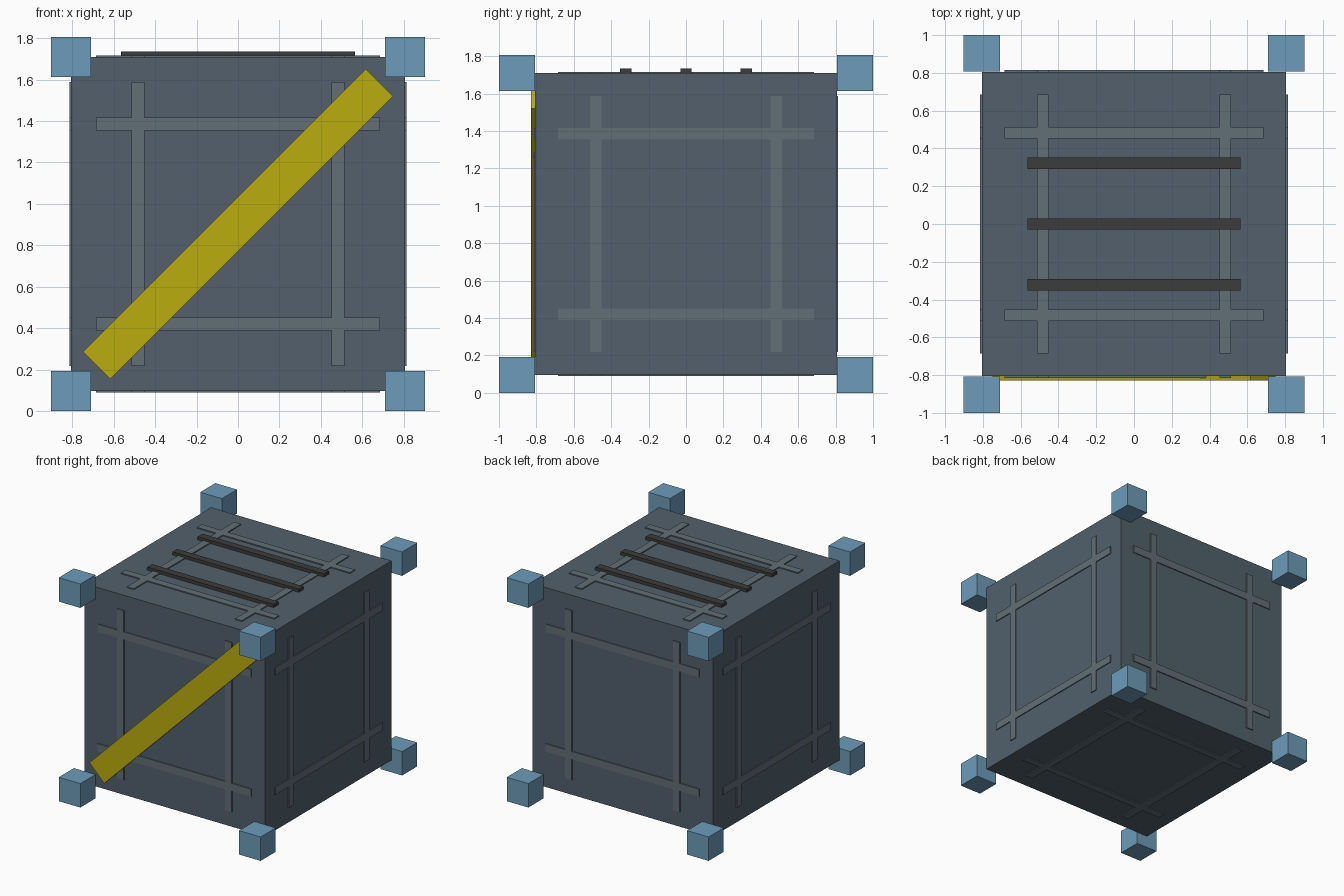
import bpy, bmesh
from math import radians
from mathutils import Matrix, Vector

if "Cube" in bpy.data.objects:
    bpy.data.objects.remove(bpy.data.objects["Cube"])

HALF = 0.806      # half the body edge
MID = 0.903       # height of the body centre


def material(name, rgb):
    m = bpy.data.materials.new(name)
    m.diffuse_color = (*rgb, 1)
    m.use_nodes = True
    m.node_tree.nodes["Principled BSDF"].inputs["Base Color"].default_value = m.diffuse_color
    return m


STEEL = material("dark_steel", (0.085, 0.118, 0.15))
TRIM = material("trim_steel", (0.12, 0.157, 0.185))
BLUE = material("corner_blue", (0.155, 0.33, 0.49))
YELLOW = material("stripe_yellow", (0.50, 0.42, 0.004))
DARK = material("vent_dark", (0.045, 0.045, 0.045))


def boxes(name, items, mat):
    """One object from (matrix, size) boxes."""
    bm = bmesh.new()
    for mtx, size in items:
        bmesh.ops.create_cube(bm, size=1, matrix=mtx @ Matrix.Diagonal((*size, 1)))
    me = bpy.data.meshes.new(name)
    bm.to_mesh(me)
    bm.free()
    me.materials.append(mat)
    ob = bpy.data.objects.new(name, me)
    bpy.context.collection.objects.link(ob)
    return ob


def at(x, y, z):
    return Matrix.Translation((x, y, z))


# Crate body
boxes("crate_body", [(at(0, 0, MID), (2 * HALF,) * 3)], STEEL)

# Crossed trim strips, the same on all six faces
turns = {
    "top": Matrix.Identity(4),
    "bottom": Matrix.Rotation(radians(180), 4, 'X'),
    "front": Matrix.Rotation(radians(90), 4, 'X'),
    "back": Matrix.Rotation(radians(-90), 4, 'X'),
    "right": Matrix.Rotation(radians(90), 4, 'Y'),
    "left": Matrix.Rotation(radians(-90), 4, 'Y'),
}
LENGTH, WIDTH, OFFSET, THICK = 1.37, 0.062, 0.483, 0.016
for face, turn in turns.items():
    strips = []
    for s in (-1, 1):
        base = at(0, 0, MID) @ turn
        strips.append((base @ at(s * OFFSET, 0, HALF), (WIDTH, LENGTH, THICK)))
        strips.append((base @ at(0, s * OFFSET, HALF), (LENGTH, WIDTH, THICK)))
    boxes(face + "_trim", strips, TRIM)

# Corner blocks
C = 0.193
boxes("corner_blocks",
      [(at(sx * 0.806, sy * (1 - C / 2), MID + sz * (MID - C / 2)), (C, C, C))
       for sx in (-1, 1) for sy in (-1, 1) for sz in (-1, 1)], BLUE)

# Diagonal stripe on the front
boxes("diagonal_stripe",
      [(at(0, -0.816, MID) @ Matrix.Rotation(radians(-45), 4, 'Y'), (1.93, 0.026, 0.187))],
      YELLOW)

# Vent bars on the top
boxes("vent_bars", [(at(0, y, 1.722), (1.13, 0.06, 0.026)) for y in (-0.322, 0, 0.322)], DARK)
